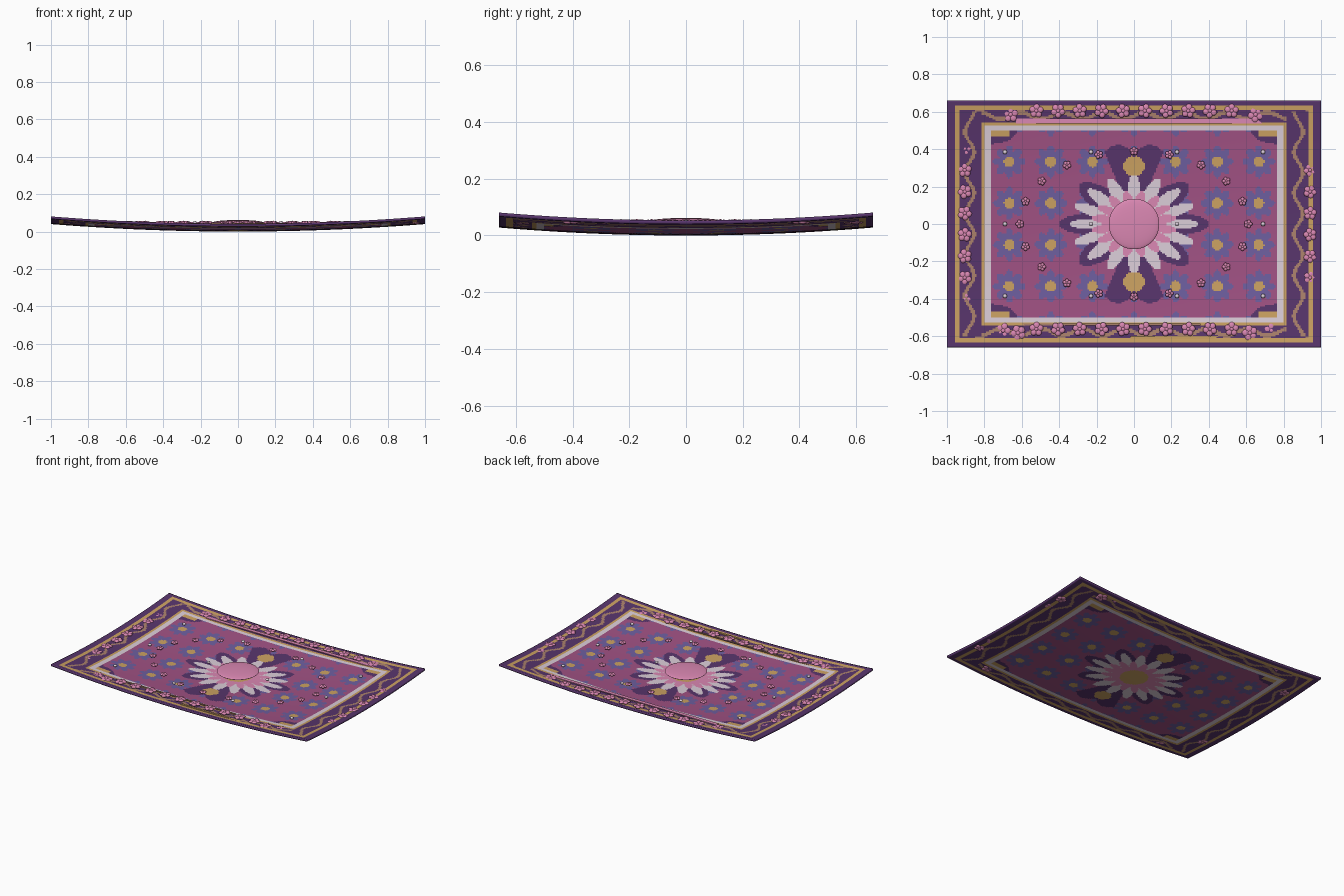
import bpy, bmesh
from math import sin, cos, pi, hypot, atan2, radians
from mathutils import Matrix

cube = bpy.data.objects.get("Cube")
if cube:
    bpy.data.objects.remove(cube)

HALF_X, HALF_Y, THICK = 1.0, 0.66, 0.013
TRIM_Z = 0.048      # level of all the raised trim


def linear(c):
    c /= 255
    return c / 12.92 if c < 0.04 else ((c + 0.055) / 1.055) ** 2.4


def material(name, *rgb):
    mat = bpy.data.materials.new(name)
    mat.use_nodes = True
    col = [linear(c) for c in rgb] + [1]
    mat.diffuse_color = col
    bsdf = mat.node_tree.nodes["Principled BSDF"]
    bsdf.inputs["Base Color"].default_value = col
    bsdf.inputs["Roughness"].default_value = 0.9
    return mat


PURPLE, FIELD, GOLD, CREAM, BLUE, ROSE, VINE = range(7)
mats = [material("deep purple", 88, 53, 108), material("magenta field", 161, 82, 132),
        material("gold thread", 204, 162, 98), material("cream", 220, 206, 217),
        material("dusty blue", 110, 95, 160), material("rose pink", 219, 136, 179),
        material("tan vine", 172, 130, 108)]


def sag(x, y):
    """Height of the underside of the gently lifted rug."""
    return 0.04 * x * x + 0.028 * (y / HALF_Y) ** 2


def finish(bm, name, used):
    me = bpy.data.meshes.new(name)
    bm.to_mesh(me)
    bm.free()
    ob = bpy.data.objects.new(name, me)
    bpy.context.collection.objects.link(ob)
    for m in used:
        me.materials.append(m)
    bpy.ops.object.select_all(action="DESELECT")
    ob.select_set(True)
    bpy.context.view_layer.objects.active = ob
    bpy.ops.object.shade_smooth_by_angle(angle=radians(40))
    return ob


# Woven pattern rules
def star(x, y, base, tip, lobes):
    """True inside a rosette with the given number of petals."""
    return hypot(x, y) < base + (tip - base) * abs(cos(lobes / 2 * atan2(y, x)))


def border(x, y):
    ax, ay = abs(x), abs(y)
    if ax > 0.957 or ay > 0.635:
        return PURPLE
    if ax > 0.936 or ay > 0.614:
        return GOLD
    if ax > 0.82 or ay > 0.54:
        if ax > 0.82 and ay < 0.6:
            off = ax - 0.88 - 0.024 * sin(y * 2 * pi / 0.22)
        else:
            off = ay - 0.58 - 0.018 * sin(x * 2 * pi / 0.22)
        return VINE if abs(off) < 0.011 else PURPLE
    return GOLD if ax > 0.8 or ay > 0.527 else CREAM


def medallion(x, y):
    """Layered petal star, from the middle outwards; None outside it."""
    u, v = x / 0.34, y / 0.26
    rho, a = hypot(u, v), atan2(v, u)
    ax, ay = abs(x), abs(y)
    if hypot(x, y) < 0.09:
        return GOLD
    if rho < 0.45 + 0.23 * abs(sin(8 * a)):
        return ROSE
    if rho < 0.56 + 0.45 * abs(cos(8 * a)):
        return CREAM
    if star(x, ay - 0.31, 0.05, 0.058, 6):
        return GOLD
    if rho < 0.72 + 0.46 * cos(4 * a) ** 2:
        return PURPLE
    # flared pendants at the two ends
    if ay > 0.1 and ax < 0.08 + 0.42 * (ay - 0.2) and ay < 0.375 + 0.05 * sin(pi * ax / 0.17):
        return PURPLE


def pattern(x, y):
    ax, ay = abs(x), abs(y)
    if ax > 0.765 or ay > 0.505:
        return border(x, y)
    # corner pieces
    if ax > 0.67 and ay > 0.465:
        return GOLD
    if hypot((ax - 0.765) / 0.14, (ay - 0.505) / 0.075) < 1:
        return PURPLE
    centre = medallion(x, y)
    if centre is not None:
        return centre
    # repeated field rosettes
    step = 0.2225
    dx = x - step * round(x / step)
    dy = y - step * (round(y / step - 0.5) + 0.5)
    if hypot(dx, dy) < 0.029:
        return GOLD
    if star(dx, dy, 0.055, 0.088, 8):
        return BLUE
    return FIELD


# Rug
bm = bmesh.new()
bmesh.ops.create_grid(bm, x_segments=240, y_segments=158, size=1,
                      matrix=Matrix.Diagonal((HALF_X, HALF_Y, 1, 1)))
for f in bm.faces:
    c = f.calc_center_median()
    f.material_index = pattern(c.x, c.y)
for v in bm.verts:
    v.co.z = sag(v.co.x, v.co.y)
rug = finish(bm, "rug", mats)
solid = rug.modifiers.new("thickness", "SOLIDIFY")
solid.thickness, solid.offset = THICK, 1


# Raised trim, all lying level while the rug curves up through it
def blob(bm, x, y, z, rx, ry, rz, turn=0):
    m = Matrix.Translation((x, y, z)) @ Matrix.Rotation(turn, 4, "Z") @ Matrix.Diagonal((rx, ry, rz, 1))
    bmesh.ops.create_icosphere(bm, subdivisions=2, radius=1, matrix=m)


def flower(bm, x, y, r, turn):
    for k in range(5):
        a = turn + k * 2 * pi / 5
        blob(bm, x + 0.52 * r * cos(a), y + 0.52 * r * sin(a), TRIM_Z,
             0.5 * r, 0.46 * r, 0.008, a)
    blob(bm, x, y, TRIM_Z + 0.002, 0.3 * r, 0.3 * r, 0.008)


# Flower garlands along the four borders
bm = bmesh.new()
for i in range(-5, 5):
    for y in (0.605, -0.562):
        flower(bm, (i + 0.5) * 0.116, y, 0.038, i * 0.7)
for x, y in ((-0.66, 0.585), (0.65, 0.585), (0.76, 0.585),
             (-0.62, -0.583), (0.62, -0.583), (-0.7, -0.57), (0.735, -0.57)):
    flower(bm, x, y, 0.042, x * 9)
for i in range(8):
    y = (i - 3.5) * 0.115
    flower(bm, -0.905, y, 0.038, i * 0.9)
    flower(bm, 0.942, y, 0.036, i * 0.9 + 0.4)
finish(bm, "border_garlands", [mats[ROSE]])

# Ring of small blossoms on the field
bm = bmesh.new()
for i in range(20):
    a = i * pi / 10
    flower(bm, 0.61 * cos(a), 0.39 * sin(a), 0.023, a)
finish(bm, "field_blossoms", [mats[ROSE]])

# Small beads
bm = bmesh.new()
for x in (-0.69, -0.23, 0.23, 0.69):
    for y in (-0.385, 0, 0.385):
        blob(bm, x, y, TRIM_Z, 0.012, 0.012, 0.008)
finish(bm, "beads", [mats[CREAM]])

# Flat ribbons inside and outside the garlands
for name, x, y, z, length, width, mat in (
        ("back_ribbon", 0.05, 0.55, TRIM_Z, 1.36, 0.026, ROSE),
        ("front_ribbon", -0.12, -0.537, 0.043, 0.95, 0.012, VINE),
        ("front_gold_ribbon", 0.22, -0.607, 0.042, 0.48, 0.014, GOLD)):
    bm = bmesh.new()
    bmesh.ops.create_cube(bm, size=1, matrix=Matrix.Translation((x, y, z))
                          @ Matrix.Diagonal((length, width, 0.005, 1)))
    finish(bm, name, [mats[mat]])

# Central lens-shaped boss
bm = bmesh.new()
bmesh.ops.create_uvsphere(bm, u_segments=48, v_segments=24, radius=1,
                          matrix=Matrix.Translation((0, 0, TRIM_Z)) @ Matrix.Diagonal((0.135, 0.135, 0.014, 1)))
finish(bm, "centre_boss", [mats[ROSE]])
